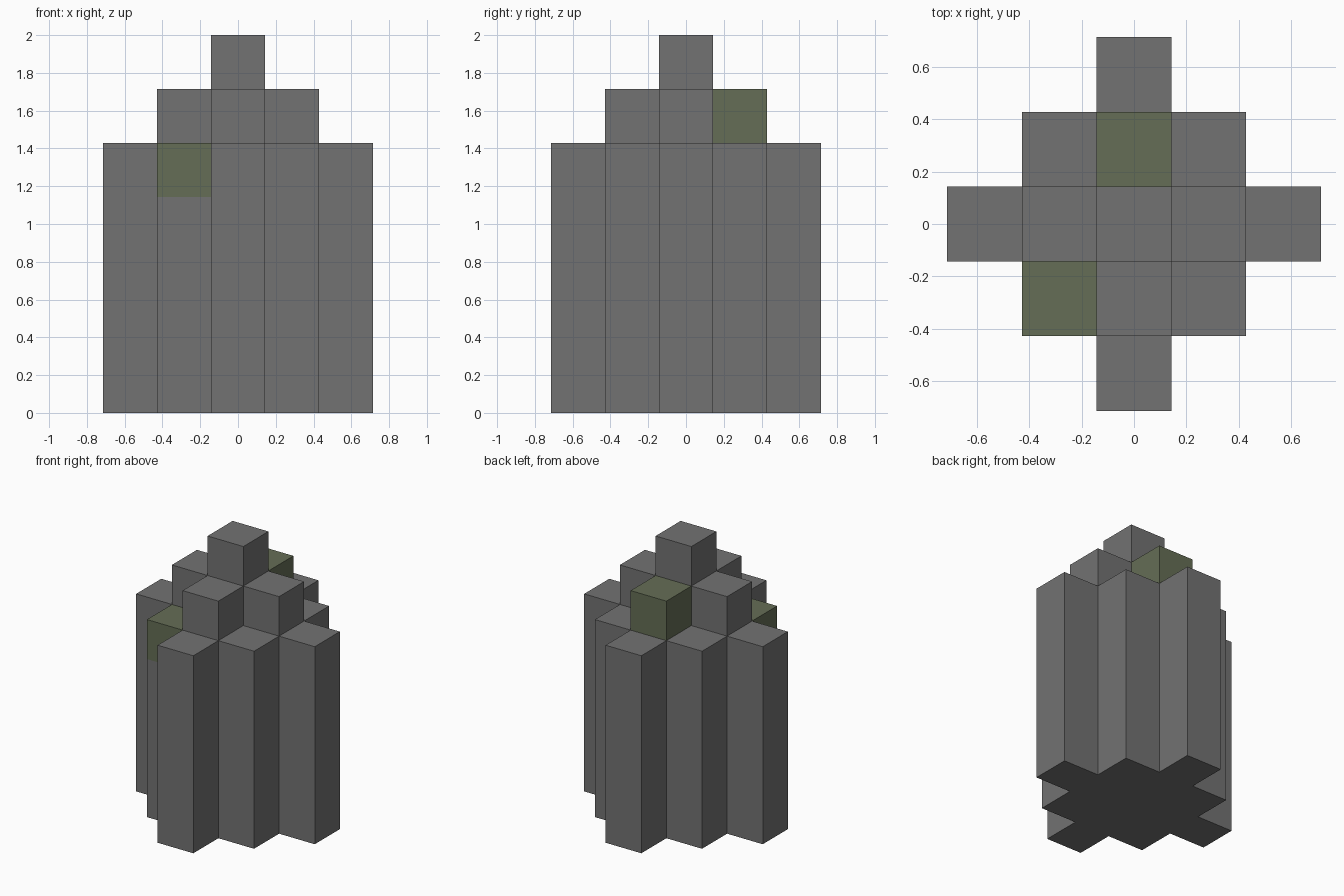
import bpy, bmesh
from math import radians
from mathutils import Vector

UNIT = 2 / 7   # edge of one block, seven blocks tall

cube = bpy.data.objects.get("Cube")
if cube:
    bpy.data.objects.remove(cube, do_unlink=True)


def make_material(name, colour):
    mat = bpy.data.materials.new(name)
    mat.use_nodes = True
    mat.diffuse_color = colour
    mat.node_tree.nodes["Principled BSDF"].inputs["Base Color"].default_value = colour
    return mat


stone = make_material("grey_stone", (0.17, 0.17, 0.17, 1))
moss = make_material("mossy_stone", (0.13, 0.155, 0.092, 1))

# Stepped diamond of columns: each ring outward is one block lower
blocks = {(i, j, k)
          for i in range(-2, 3) for j in range(-2, 3)
          if abs(i) + abs(j) <= 2
          for k in range(7 - abs(i) - abs(j))}
mossy_blocks = {(-1, -1, 4), (0, 1, 5)}

# Skin the outside of the blocks only
bm = bmesh.new()
directions = [Vector(d) for d in ((1, 0, 0), (0, 1, 0), (0, 0, 1))]
for block in sorted(blocks):
    centre = Vector(block) + Vector((0, 0, 0.5))
    for axis in range(3):
        for sign in (1, -1):
            normal = directions[axis] * sign
            if tuple(int(c) for c in Vector(block) + normal) in blocks:
                continue
            u = directions[(axis + 1) % 3] / 2
            v = directions[(axis + 2) % 3] / 2 * sign
            middle = centre + normal / 2
            corners = (middle - u - v, middle + u - v, middle + u + v, middle - u + v)
            face = bm.faces.new([bm.verts.new(c * UNIT) for c in corners])
            face.material_index = int(block in mossy_blocks)

# Weld the skin and merge flat areas into long column faces
bmesh.ops.remove_doubles(bm, verts=bm.verts, dist=0.001)
bmesh.ops.dissolve_limit(bm, angle_limit=radians(1), verts=bm.verts,
                         edges=bm.edges, delimit={'MATERIAL'})

mesh = bpy.data.meshes.new("stone_column_cluster")
bm.to_mesh(mesh)
bm.free()
mesh.materials.append(stone)
mesh.materials.append(moss)
cluster = bpy.data.objects.new("stone_column_cluster", mesh)
bpy.context.collection.objects.link(cluster)
